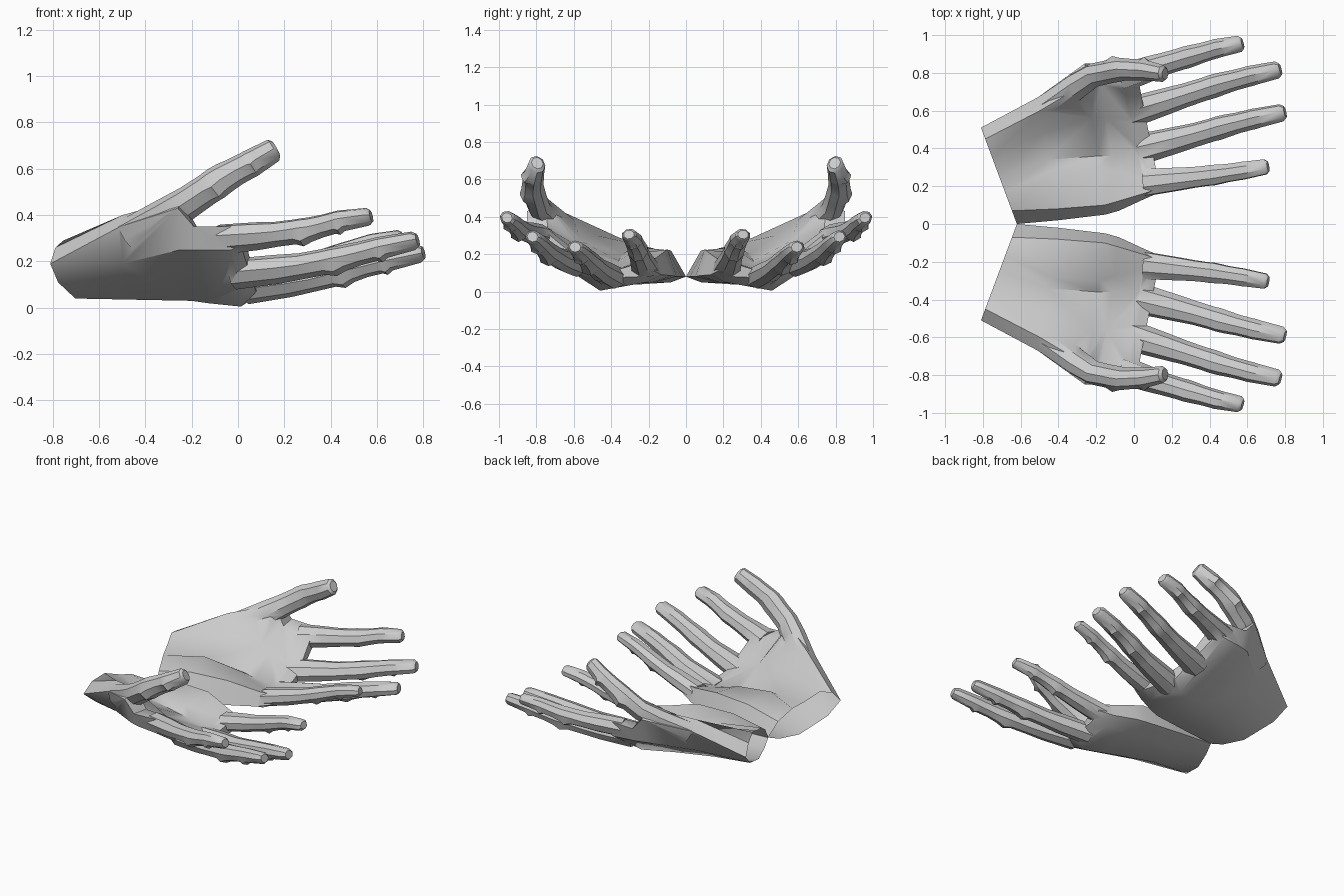
import bpy, bmesh, math
from mathutils import Vector

if "Cube" in bpy.data.objects:
    bpy.data.objects.remove(bpy.data.objects["Cube"])


def loft(name, rings, side):
    """Skin a list of closed rings, cap both ends, flip in y for the other hand."""
    bm = bmesh.new()
    rows = [[bm.verts.new((p[0], p[1] * side, p[2])) for p in r] for r in rings]
    n = len(rows[0])
    for a, b in zip(rows, rows[1:]):
        for i in range(n):
            bm.faces.new((a[i], a[(i + 1) % n], b[(i + 1) % n], b[i]))
    bm.faces.new(rows[0])
    bm.faces.new(rows[-1])
    bmesh.ops.recalc_face_normals(bm, faces=bm.faces)
    me = bpy.data.meshes.new(name)
    bm.to_mesh(me)
    bm.free()
    ob = bpy.data.objects.new(name, me)
    bpy.context.collection.objects.link(ob)
    return ob


# Palm sections from wrist to knuckles: x at inner / outer edge, then (y, z) around
PALM = [
    (-.62, -.81, [(0, .08), (.07, .17), (.17, .23), (.25, .25), (.36, .29), (.45, .26),
                  (.51, .19), (.42, .11), (.22, .04), (.08, .05)]),
    (-.40, -.51, [(.02, .08), (.08, .22), (.28, .24), (.34, .20), (.48, .30), (.60, .40),
                  (.67, .35), (.60, .19), (.34, .035), (.14, .05)]),
    (-.15, -.26, [(.05, .08), (.10, .225), (.30, .20), (.36, .165), (.56, .27), (.75, .47),
                  (.85, .43), (.79, .25), (.42, .03), (.17, .05)]),
    (-.08, -.19, [(.07, .085), (.12, .21), (.28, .18), (.36, .15), (.56, .235), (.74, .345),
                  (.85, .35), (.81, .25), (.43, .02), (.18, .05)]),
    (.05, -.03, [(.13, .09), (.16, .18), (.24, .16), (.36, .125), (.55, .185), (.74, .335),
                 (.84, .35), (.83, .25), (.46, .005), (.21, .05)]),
    (.14, .01, [(.17, .11), (.19, .17), (.26, .15), (.37, .115), (.55, .155), (.74, .31),
                (.83, .33), (.82, .27), (.49, .07), (.25, .08)]),
]

# Digits: joint path, palm-side direction, thickness
DIGITS = {
    "little_finger": ([(.06, .22, .125), (.30, .245, .185), (.45, .263, .235), (.58, .283, .28),
                       (.71, .305, .305)], (0, .1, 1), .9),
    "ring_finger": ([(.03, .395, .08), (.30, .465, .12), (.50, .523, .17), (.64, .558, .205),
                     (.80, .593, .238)], (0, -.3, 1), 1),
    "middle_finger": ([(-.02, .59, .145), (.25, .675, .175), (.47, .745, .22), (.62, .785, .26),
                       (.775, .82, .293)], (0, -.45, 1), 1),
    "index_finger": ([(-.07, .77, .295), (.15, .845, .315), (.32, .895, .34), (.44, .93, .375),
                      (.575, .957, .395)], (0, -.6, 1), .96),
    "thumb": ([(-.46, .61, .30), (-.23, .785, .445), (-.05, .82, .567), (.06, .813, .625),
               (.165, .795, .687)], (-.2, -1, .3), 1.12),
}
# Rings along a digit: path position, half width, half depth, bump on the back
RINGS = [(0, .080, .060, 0), (.7, .068, .058, 0), (1.1, .061, .052, 0),
         (1.55, .059, .050, .004), (1.75, .061, .050, .020), (1.95, .058, .050, .004),
         (2.35, .053, .047, 0), (2.8, .052, .045, .003), (2.95, .053, .044, .016),
         (3.1, .051, .043, .002), (3.88, .045, .037, 0), (4, .030, .026, 0)]


def palm_rings():
    out = []
    for xi, xo, pts in PALM:
        y0, y1 = pts[0][0], max(p[0] for p in pts)
        out.append([(xi + (xo - xi) * (y - y0) / (y1 - y0), y, z) for y, z in pts])
    return out


def digit_rings(path, up, size):
    path = [Vector(p) for p in path]
    out = []
    for t, w, h, bump in RINGS:
        i = min(int(t), 3)
        c = path[i].lerp(path[i + 1], t - i)
        d = (path[min(i + 2, 4)] - path[max(i - 1, 0)]).normalized()
        s = d.cross(Vector(up)).normalized()
        u = s.cross(d)
        ring = []
        for k in range(8):
            a = math.pi / 4 * (k + .5)
            ca, sa = math.cos(a) * 1.06, math.sin(a) * 1.06
            ring.append(c + size * (s * ca * w + u * (sa * h - (bump if sa < -.8 else 0))))
        out.append(ring)
    return out


# Build each hand: palm, then union the five digits into it
for side, label in ((1, "left_hand"), (-1, "right_hand")):
    hand = loft(label, palm_rings(), side)
    tools = [loft(n, digit_rings(*v), side) for n, v in DIGITS.items()]
    bpy.context.view_layer.objects.active = hand
    for tool in tools:
        m = hand.modifiers.new("join", 'BOOLEAN')
        m.operation, m.solver, m.object = 'UNION', 'EXACT', tool
        bpy.ops.object.modifier_apply(modifier=m.name)
        bpy.data.objects.remove(tool)
    # Open wrist: remove the flat faces lying in the wrist cut
    bm = bmesh.new()
    bm.from_mesh(hand.data)
    cut = [f for f in bm.faces
           if all(abs(v.co.x + .62 + .19 * abs(v.co.y) / .51) < 1e-3 for v in f.verts)]
    bmesh.ops.delete(bm, geom=cut, context='FACES')
    bm.to_mesh(hand.data)
    bm.free()
    bpy.ops.object.select_all(action='DESELECT')
    hand.select_set(True)
    bpy.ops.object.shade_smooth_by_angle(angle=math.radians(38))
